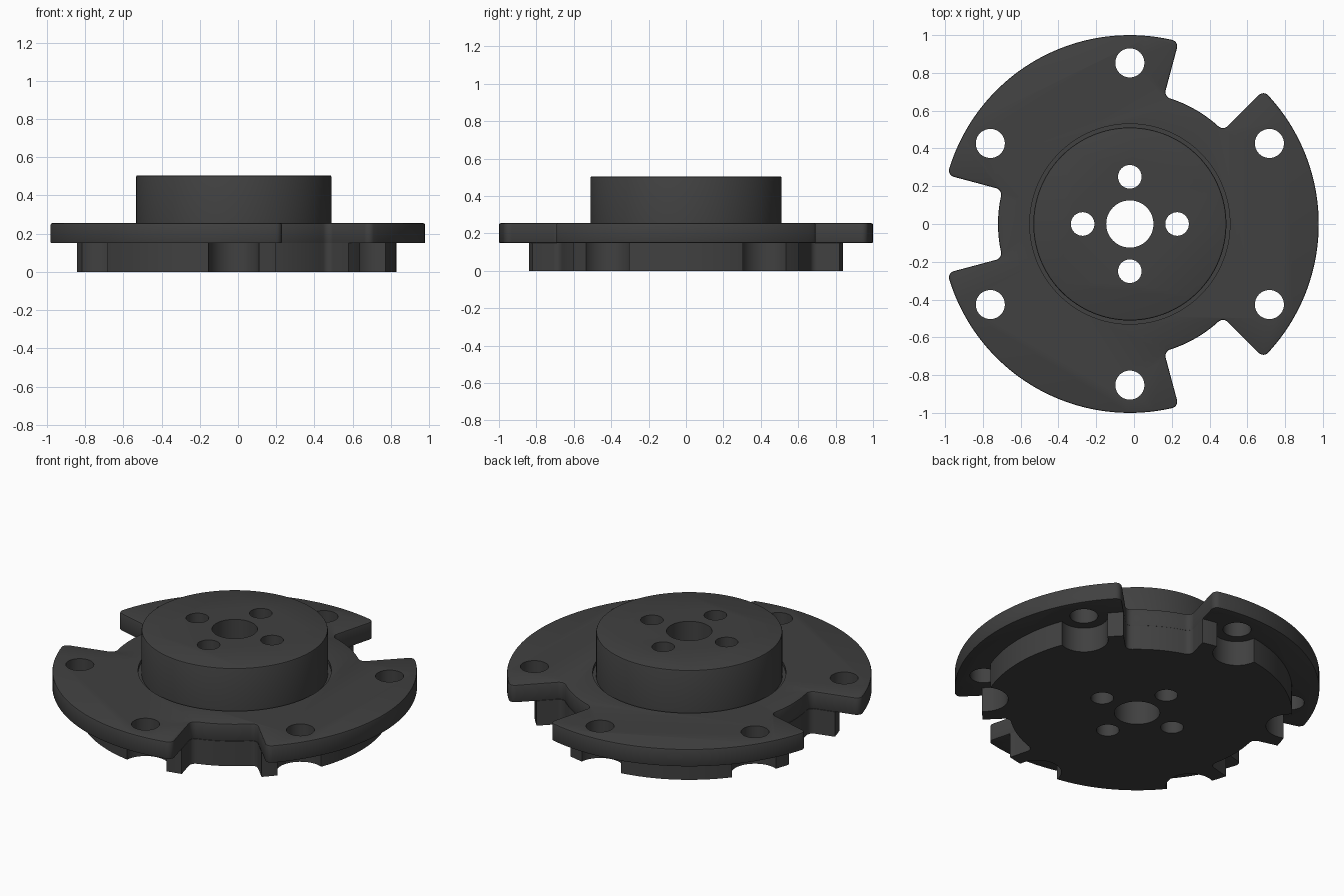
import bpy, bmesh, math

if "Cube" in bpy.data.objects:
    bpy.data.objects.remove(bpy.data.objects["Cube"])

CX = -0.022                      # axis of the part
NOTCHES = (60, 180, 300)         # notch centres, degrees
BOLTS = (30, 90, 150, 210, 270, 330)

dark = bpy.data.materials.new("dark_grey")
dark.diffuse_color = (0.052, 0.052, 0.052, 1)
dark.use_nodes = True
dark.node_tree.nodes["Principled BSDF"].inputs["Base Color"].default_value = dark.diffuse_color


def corner(a, r, da, dr, f):
    """Rounded corner in polar form, from the arc side to the radial side."""
    if f == 0:
        return [(a, r)]
    out = []
    for i in range(7):
        t = math.pi / 2 * i / 6
        out.append((a + da * f / r * (1 - math.sin(t)), r + dr * f * (1 - math.cos(t))))
    return out


def arc(a0, a1, r, n):
    return [(a0 + (a1 - a0) * i / n, r) for i in range(1, n)]


def notched(ro, ri, fo, fi):
    """Disc outline with three radial-sided notches."""
    pts, h = [], math.radians(15)
    for c in NOTCHES:
        a0 = math.radians(c) + h
        a1 = a0 + math.radians(90)
        a2 = a1 + 2 * h
        pts += corner(a0, ro, 1, -1, fo)[::-1]
        pts += arc(a0 + fo / ro, a1 - fo / ro, ro, 44)
        pts += corner(a1, ro, -1, -1, fo)
        pts += corner(a1, ri, 1, 1, fi)[::-1]
        pts += arc(a1 + fi / ri, a2 - fi / ri, ri, 12)
        pts += corner(a2, ri, -1, 1, fi)
    return [(CX + r * math.cos(a), r * math.sin(a)) for a, r in pts]


def circle(r, n=64, dist=0, deg=0):
    x = CX + dist * math.cos(math.radians(deg))
    y = dist * math.sin(math.radians(deg))
    return [(x + r * math.cos(2 * math.pi * i / n), y + r * math.sin(2 * math.pi * i / n))
            for i in range(n)]


def prism(name, pts, z0, z1, top=0, bottom=0):
    """Extruded outline with optional rounded rims."""
    bm = bmesh.new()
    face = bm.faces.new([bm.verts.new((x, y, z0)) for x, y in pts])
    ext = bmesh.ops.extrude_face_region(bm, geom=[face], use_keep_orig=True)
    for v in ext["geom"]:
        if isinstance(v, bmesh.types.BMVert):
            v.co.z = z1
    bmesh.ops.recalc_face_normals(bm, faces=bm.faces)
    for z, width in ((z1, top), (z0, bottom)):
        if width:
            rim = [e for e in bm.edges if all(abs(v.co.z - z) < 1e-5 for v in e.verts)]
            bmesh.ops.bevel(bm, geom=rim, offset=width, segments=2, profile=0.5, affect='EDGES')
    me = bpy.data.meshes.new(name)
    bm.to_mesh(me)
    bm.free()
    me.materials.append(dark)
    ob = bpy.data.objects.new(name, me)
    bpy.context.collection.objects.link(ob)
    return ob


def combine(ob, other, op):
    """Apply a boolean and discard the second solid."""
    bpy.context.view_layer.objects.active = ob
    mod = ob.modifiers.new("cut", 'BOOLEAN')
    mod.operation, mod.object, mod.solver = op, other, 'EXACT'
    bpy.ops.object.modifier_apply(modifier=mod.name)
    bpy.data.objects.remove(other)


# Lower disc with round pockets under the bolt holes
body = prism("flanged_hub", notched(0.85, 0.698, 0, 0.035), 0, 0.15)
for deg in BOLTS:
    combine(body, prism("pocket", circle(0.133, 48, 0.853, deg), -0.1, 0.2), 'DIFFERENCE')

# Wide notched flange
flange = prism("flange", notched(1.0, 0.698, 0.035, 0.035), 0.15, 0.255, 0.008, 0.004)
combine(body, flange, 'UNION')

# Shallow groove around the raised hub, then the hub itself
combine(body, prism("groove", circle(0.53, 128), 0.235, 0.4), 'DIFFERENCE')
combine(body, prism("hub", circle(0.511, 128), 0.2, 0.505, 0.008), 'UNION')

# Centre bore, four hub holes and six bolt holes
holes = [circle(0.125)]
holes += [circle(0.0625, 40, 0.25, d) for d in (0, 90, 180, 270)]
holes += [circle(0.077, 40, 0.853, d) for d in BOLTS]
for pts in holes:
    combine(body, prism("hole", pts, -0.1, 0.7), 'DIFFERENCE')

# Smooth curved walls, keep rims sharp
bpy.ops.object.select_all(action='DESELECT')
body.select_set(True)
bpy.context.view_layer.objects.active = body
bpy.ops.object.shade_smooth_by_angle(angle=math.radians(30))
